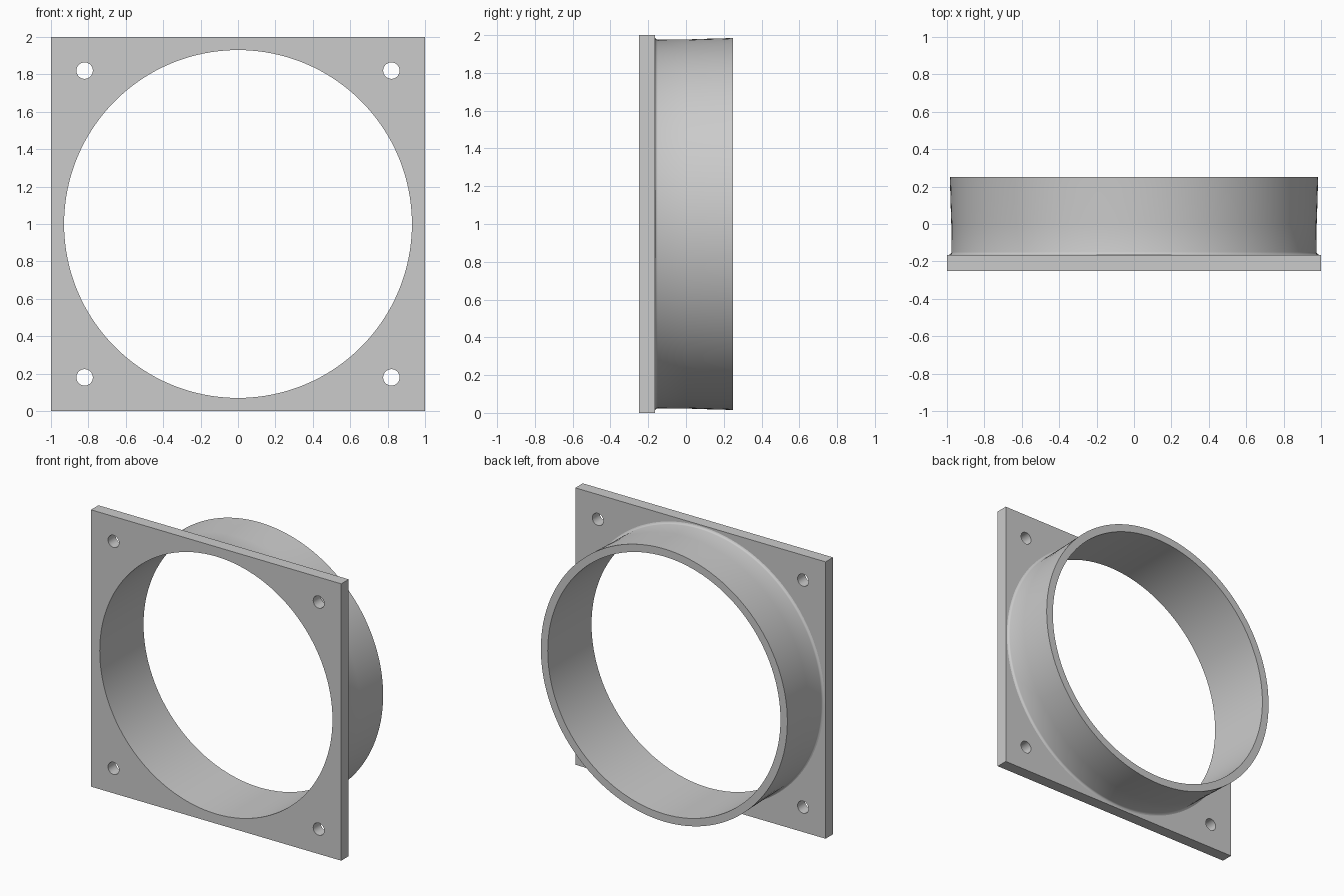
import bpy, bmesh, math
from mathutils import Matrix

cube = bpy.data.objects.get("Cube")
if cube:
    bpy.data.objects.remove(cube, do_unlink=True)

FRONT, SEAT, BACK = -0.25, -0.165, 0.25   # plate front, plate back, collar rim
BORE = 0.93

grey = bpy.data.materials.new("plain grey")
grey.use_nodes = True
grey.diffuse_color = (0.6, 0.6, 0.6, 1)
grey.node_tree.nodes["Principled BSDF"].inputs["Base Color"].default_value = (0.6, 0.6, 0.6, 1)


def make_object(name, bm):
    bmesh.ops.recalc_face_normals(bm, faces=bm.faces)
    mesh = bpy.data.meshes.new(name)
    bm.to_mesh(mesh)
    bm.free()
    mesh.materials.append(grey)
    obj = bpy.data.objects.new(name, mesh)
    bpy.context.collection.objects.link(obj)
    return obj


def lathe(name, profile, sides):
    """Spin (radius, y) points about the horizontal axis through the centre."""
    bm = bmesh.new()
    rings = []
    for r, y in profile:
        rings.append([bm.verts.new((r * math.cos(a), y, 1 + r * math.sin(a)))
                      for a in (2 * math.pi * i / sides for i in range(sides))])
    for a, b in zip(rings, rings[1:] + rings[:1]):
        for i in range(sides):
            j = (i + 1) % sides
            bm.faces.new((a[i], a[j], b[j], b[i]))
    return make_object(name, bm)


def cutter(name, radius, x, z, sides):
    bm = bmesh.new()
    place = Matrix.Translation((x, 0, z)) @ Matrix.Rotation(math.pi / 2, 4, "X")
    bmesh.ops.create_cone(bm, cap_ends=True, segments=sides, radius1=radius,
                          radius2=radius, depth=2, matrix=place)
    obj = make_object(name, bm)
    obj.hide_render = True
    return obj


# Square mounting plate
bm = bmesh.new()
bmesh.ops.create_cube(bm, size=1, matrix=Matrix.Translation((0, (FRONT + SEAT) / 2, 1))
                      @ Matrix.Diagonal((2, SEAT - FRONT, 2, 1)))
plate = make_object("mounting_plate", bm)

# Large bore and four corner screw holes
cutters = [cutter("bore_cutter", BORE, 0, 1, 128)]
for sx in (-1, 1):
    for sz in (-1, 1):
        cutters.append(cutter("screw_hole_cutter", 0.044, 0.82 * sx, 1 + 0.82 * sz, 32))
for c in cutters:
    mod = plate.modifiers.new("hole", "BOOLEAN")
    mod.operation, mod.solver, mod.object = "DIFFERENCE", "EXACT", c

# Bake the holes in, then drop the cutters
bpy.context.view_layer.update()
cut = bpy.data.meshes.new_from_object(
    plate.evaluated_get(bpy.context.evaluated_depsgraph_get()))
plate.modifiers.clear()
plate.data = cut
for c in cutters:
    bpy.data.objects.remove(c, do_unlink=True)

# Thin collar with a small fillet at its root and a slight flare at the rim
collar = lathe("collar", [
    (BORE, SEAT), (0.99, SEAT), (0.983, SEAT + 0.003), (0.978, SEAT + 0.008),
    (0.976, SEAT + 0.015), (0.977, 0.0), (0.981, 0.12), (0.983, 0.2), (0.985, BACK), (BORE, BACK)], 128)

# Smooth the round walls and keep the rims crisp
bpy.ops.object.select_all(action="DESELECT")
for obj in (plate, collar):
    obj.select_set(True)
bpy.context.view_layer.objects.active = plate
bpy.ops.object.shade_smooth_by_angle(angle=math.radians(35))
